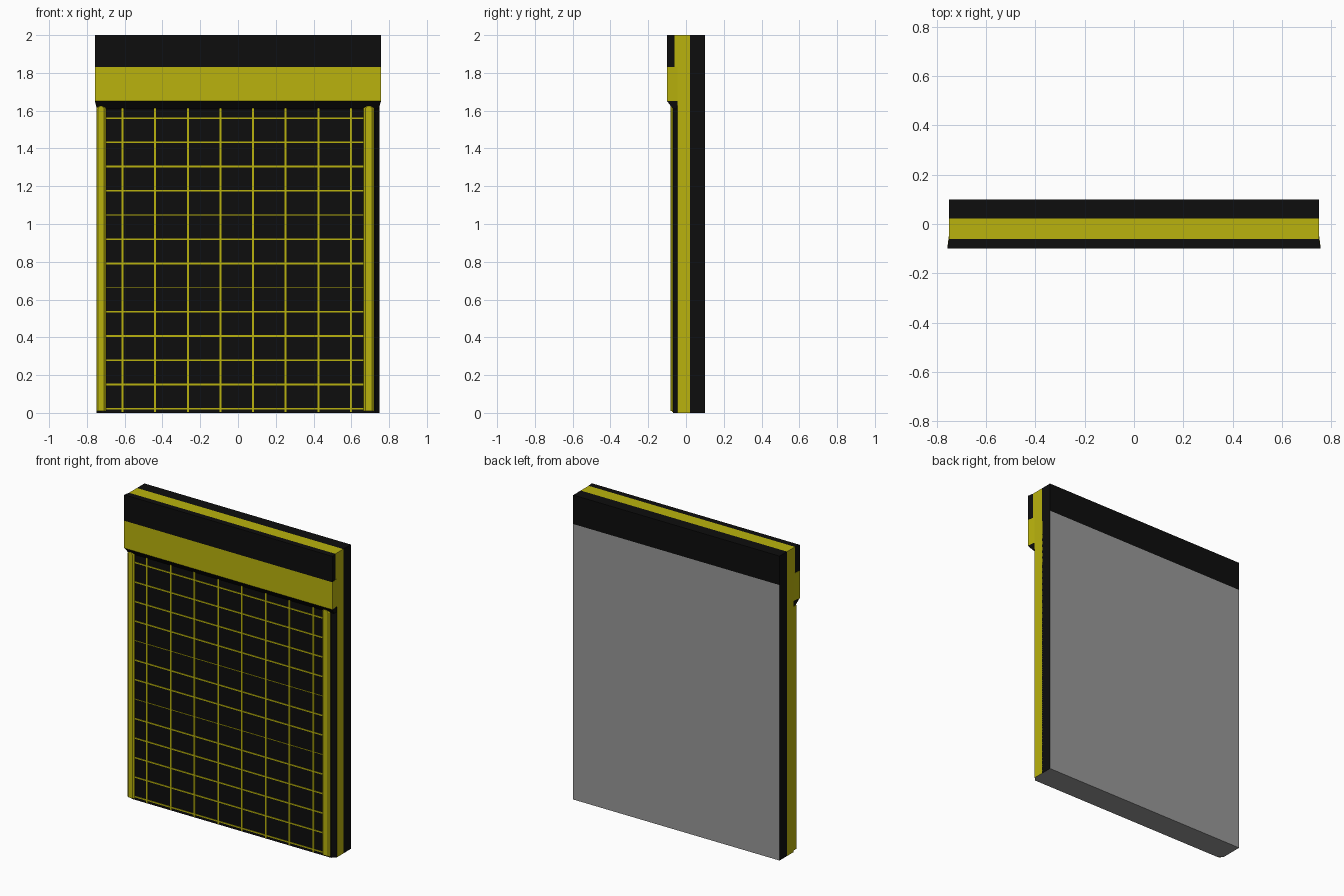
import bpy
import bmesh

cube = bpy.data.objects.get("Cube")
if cube:
    bpy.data.objects.remove(cube)


def material(name, rgb):
    m = bpy.data.materials.new(name)
    m.use_nodes = True
    m.diffuse_color = (*rgb, 1)
    m.node_tree.nodes["Principled BSDF"].inputs["Base Color"].default_value = (*rgb, 1)
    return m


MATS = [material("black", (0.004, 0.004, 0.004)),
        material("yellow", (0.49, 0.45, 0.004)),
        material("grey", (0.32, 0.32, 0.32))]
BLACK, YELLOW, GREY = range(3)


def loft(name, rings, rule):
    """Solid through rings of (xy outline, z); rule(face) gives the colour."""
    bm = bmesh.new()
    loops = [[bm.verts.new((x, y, z)) for x, y in pts] for pts, z in rings]
    n = len(loops[0])
    for low, high in zip(loops, loops[1:]):
        for i in range(n):
            j = (i + 1) % n
            bm.faces.new((low[i], low[j], high[j], high[i]))
    bm.faces.new(loops[0][::-1])
    bm.faces.new(loops[-1])
    bmesh.ops.recalc_face_normals(bm, faces=bm.faces)
    for f in bm.faces:
        f.material_index = rule(f)
    mesh = bpy.data.meshes.new(name)
    for m in MATS:
        mesh.materials.append(m)
    bm.to_mesh(mesh)
    bm.free()
    ob = bpy.data.objects.new(name, mesh)
    bpy.context.collection.objects.link(ob)
    return ob


def rect(x0, x1, y0, y1):
    return [(x0, y0), (x1, y0), (x1, y1), (x0, y1)]


def trapezoid(front, back, y0, y1):
    return [(-front, y0), (front, y0), (back, y1), (-back, y1)]


def grey_below(colour):
    return lambda f: GREY if f.normal.z < -0.9 else colour


# Back slab: grey rear and underside, black top band and edges
def slab_rule(f):
    rear = f.normal.y > 0.9 and f.calc_center_median().z < 1.8
    return GREY if rear or f.normal.z < -0.9 else BLACK


W = 0.75
slab = rect(-W, W, 0.022, 0.1)
loft("back_slab", [(slab, 0), (slab, 1.81), (slab, 2)], slab_rule)

# Yellow core, a little wider towards the front at the top
core = rect(-W, W, -0.045, 0.028)
loft("core", [(core, 0), (core, 1.77)], grey_below(YELLOW))
top_core = rect(-W, W, -0.06, 0.022)
loft("top_core", [(top_core, 1.77), (top_core, 2)], lambda f: YELLOW)

# Front panel with chamfered side edges
panel = trapezoid(0.725, W, -0.07, -0.045)
loft("front_panel", [(panel, 0), (panel, 1.65)], grey_below(BLACK))

# Header: tapered black lip, yellow band, black band
band = trapezoid(0.757, W, -0.1, -0.045)
lip = trapezoid(0.745, 0.748, -0.07, -0.045)
loft("header_lip", [(lip, 1.61), (band, 1.65)], lambda f: BLACK)
loft("header_yellow_band", [(band, 1.65), (band, 1.83)], lambda f: YELLOW)
upper = trapezoid(0.757, W, -0.1, -0.06)
loft("header_black_band", [(upper, 1.83), (upper, 2)], lambda f: BLACK)


# Side rails with bevelled front edges and rounded tops
def rail(name, x0, x1, back):
    def outline(inset):
        a, b = x0 + inset, x1 - inset
        return [(a, back), (a, -0.074), (a + 0.01, -0.082),
                (b - 0.01, -0.082), (b, -0.074), (b, back)]
    loft(name, [(outline(0), 0.01), (outline(0), 1.612), (outline(0.01), 1.625)],
         lambda f: YELLOW)


rail("right_rail", -0.75, -0.70, -0.045)
rail("left_rail", 0.665, 0.72, -0.06)

# Grid of thin raised lines on the front panel
FRONT, BURIED = -0.074, -0.068
for i in range(8):
    x = -0.611 + 0.1727 * i
    line = rect(x - 0.0055, x + 0.0055, FRONT, BURIED)
    loft(f"vertical_line_{i + 1}", [(line, 0.005), (line, 1.63)], lambda f: YELLOW)
for i in range(13):
    z = 0.022 + 0.1282 * i
    half = 0.002 if i in (5, 8) else 0.0045
    line = rect(-0.70, 0.665, FRONT + 0.001, BURIED)
    loft(f"horizontal_line_{i + 1}", [(line, z - half), (line, z + half)],
         lambda f: YELLOW)
